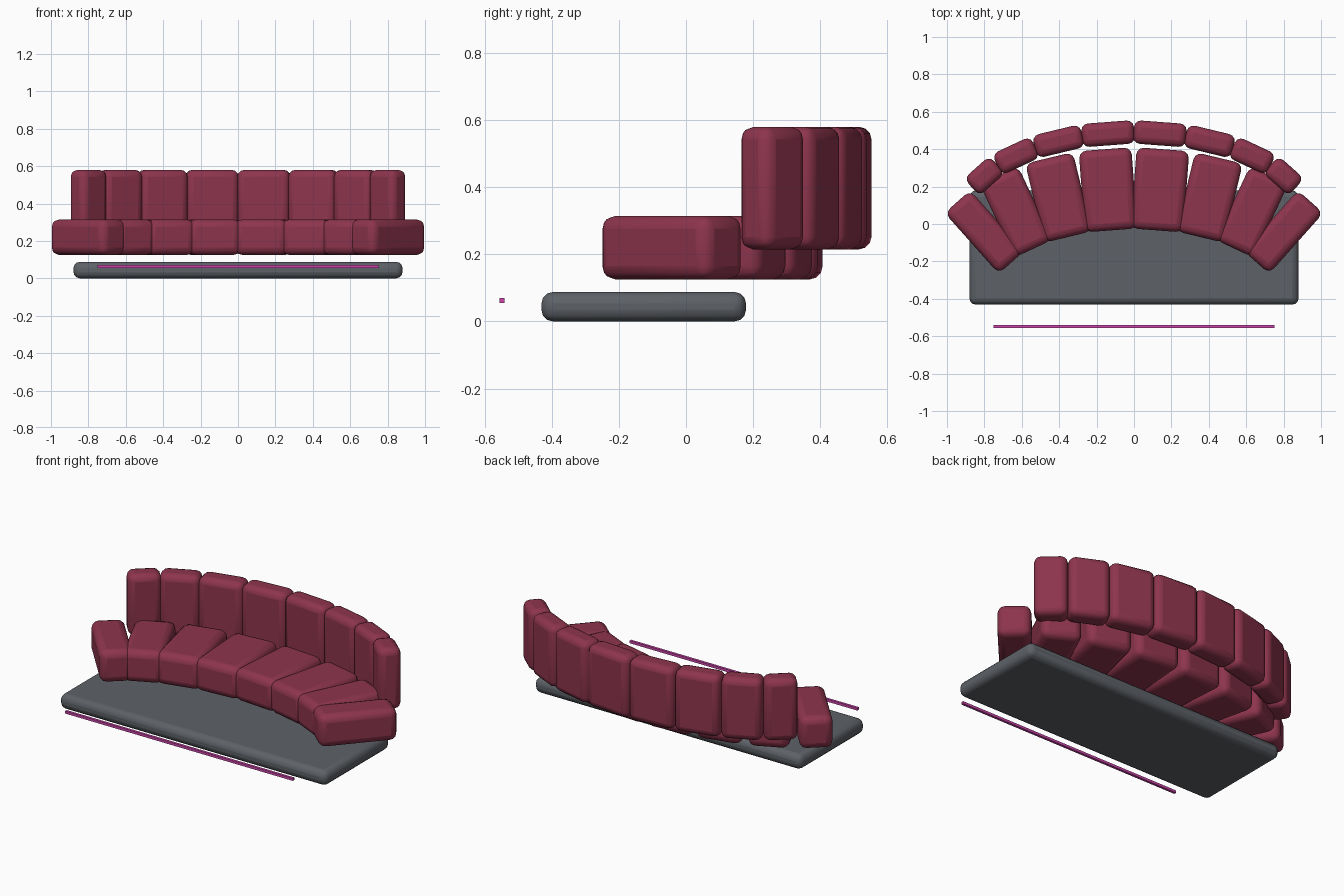
import bpy
from math import sin, cos, atan2, hypot, radians

if "Cube" in bpy.data.objects:
    bpy.data.objects.remove(bpy.data.objects["Cube"])


def material(name, rgb):
    m = bpy.data.materials.new(name)
    m.diffuse_color = (*rgb, 1)
    m.use_nodes = True
    m.node_tree.nodes["Principled BSDF"].inputs["Base Color"].default_value = m.diffuse_color
    return m


fabric = material("red_upholstery", (0.27, 0.035, 0.075))
plinth = material("dark_grey", (0.11, 0.12, 0.135))
glow = material("pink_light", (0.6, 0.06, 0.4))


def block(name, size, loc, mat, turn=0.0, bevel=0.0):
    """Box with real dimensions, optionally turned about z and rounded."""
    bpy.ops.mesh.primitive_cube_add(size=1, location=loc, rotation=(0, 0, turn))
    ob = bpy.context.object
    ob.name = name
    ob.scale = size
    bpy.ops.object.transform_apply(location=False, rotation=False, scale=True)
    ob.data.materials.append(mat)
    if bevel:
        mod = ob.modifiers.new("rounding", "BEVEL")
        mod.width = bevel
        mod.segments = 3
        bpy.ops.object.shade_smooth_by_angle(angle=radians(35))
    return ob


# Floor plinth and the light strip in front of it
block("base_plinth", (1.76, 0.61, 0.088), (0, -0.126, 0.044), plinth, bevel=0.035)
block("light_strip", (1.5, 0.015, 0.015), (0, -0.548, 0.0625), glow)

# Seat and back cushions follow the same elliptical arc
COUNT, SPAN, A, B = 8, radians(140), 0.912, 0.445
step = SPAN / COUNT
for i in range(COUNT):
    t = -SPAN / 2 + (i + 0.5) * step
    x, y = A * sin(t), B * cos(t)
    turn = atan2(-B * sin(t), A * cos(t))
    width = hypot(A * cos(t), B * sin(t)) * step * 1.02
    block(f"seat_cushion_{i + 1}", (width, 0.435, 0.19),
          (x, y - 0.257, 0.22), fabric, turn, 0.04)
    block(f"back_cushion_{i + 1}", (width, 0.125, 0.365),
          (x, y + 0.043, 0.3975), fabric, turn, 0.037)
